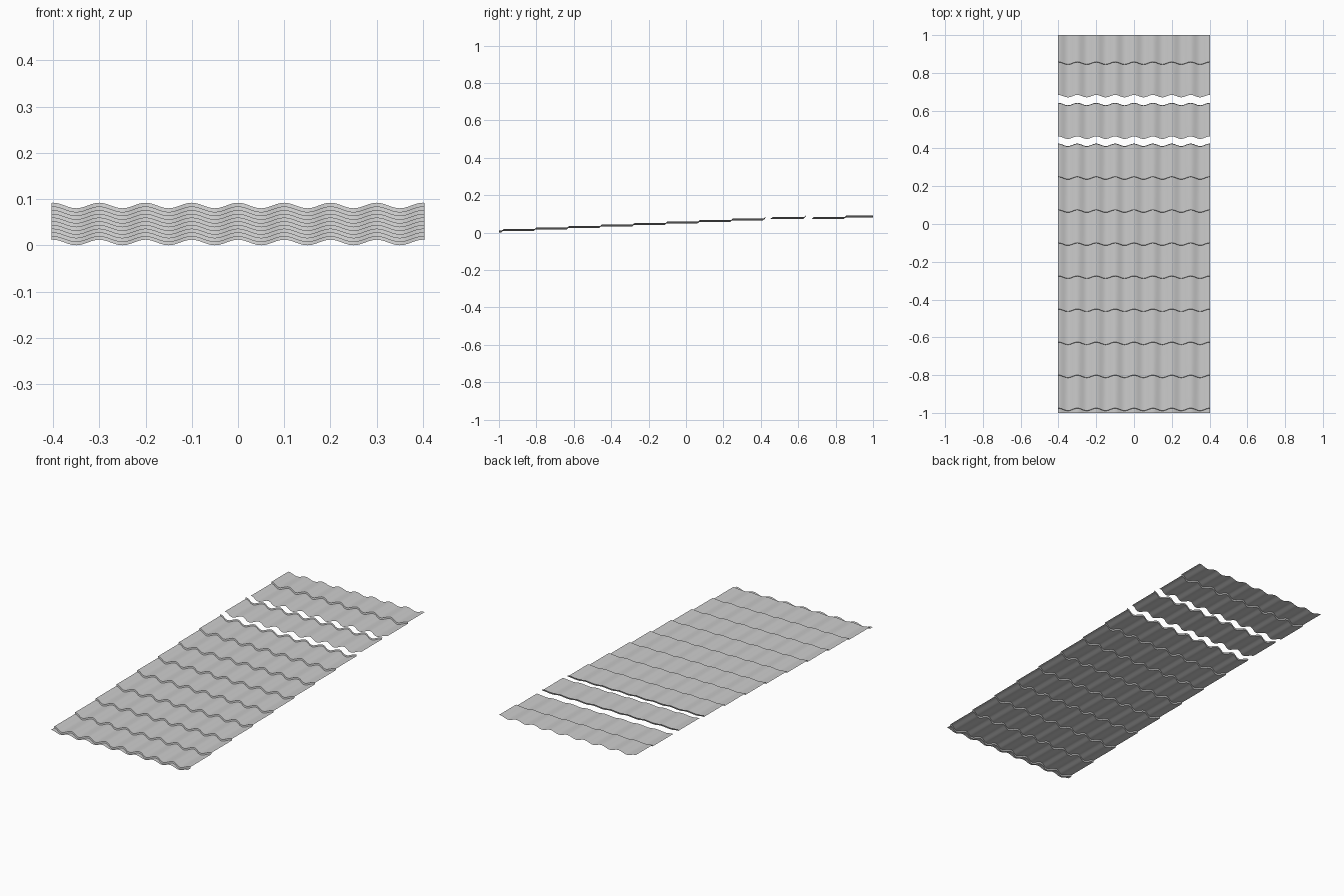
import bpy, bmesh, math

if "Cube" in bpy.data.objects:
    bpy.data.objects.remove(bpy.data.objects["Cube"])

HALF_W = 0.403
PERIOD = 0.1      # spacing of the corrugation crests
WAVE_H = 0.012    # crest to valley height
RISE = 0.008      # height of one tile step
PITCH = 0.175     # distance between steps
BOW = 0.0065      # how far the step edges wander in y

# x samples across the sheet
N = 96
XS = [-0.4 + 0.8 * i / N for i in range(N + 1)]
XS = [-HALF_W] + XS + [HALF_W]


def sheet(name, rows):
    """Skin a corrugated strip; each row is (y, level, wavy_edge)."""
    bm = bmesh.new()
    grid = []
    for y, level, wavy in rows:
        line = []
        for x in XS:
            c = math.cos(2 * math.pi * x / PERIOD)
            z = level * RISE + WAVE_H * (0.5 + 0.5 * c)
            line.append(bm.verts.new((x, y + (BOW * c if wavy else 0), z)))
        grid.append(line)
    for a, b in zip(grid, grid[1:]):
        for i in range(len(XS) - 1):
            bm.faces.new((a[i], a[i + 1], b[i + 1], b[i]))
    me = bpy.data.meshes.new(name)
    bm.to_mesh(me)
    bm.free()
    ob = bpy.data.objects.new(name, me)
    bpy.context.collection.objects.link(ob)
    bpy.context.view_layer.objects.active = ob
    ob.select_set(True)
    bpy.ops.object.shade_smooth_by_angle(angle=math.radians(35))
    ob.select_set(False)


def step(y, level):
    """Near-vertical riser from a level up to the next one."""
    return [(y - 0.001, level, True), (y + 0.001, level + 1, True)]


# Main sheet: nine steps, ending on a free riser
rows = [(-1.0, 0, False)]
for k in range(9):
    rows += step(-0.982 + PITCH * k, k)
sheet("main_tile_sheet", rows)

# Single tile course between the two gaps
sheet("middle_tile_course", [(0.457, 9, True)] + step(0.634, 9))

# Top course with the last step and straight ridge edge
sheet("ridge_tile_course", [(0.677, 9, True)] + step(0.851, 9) + [(1.0, 10, False)])
